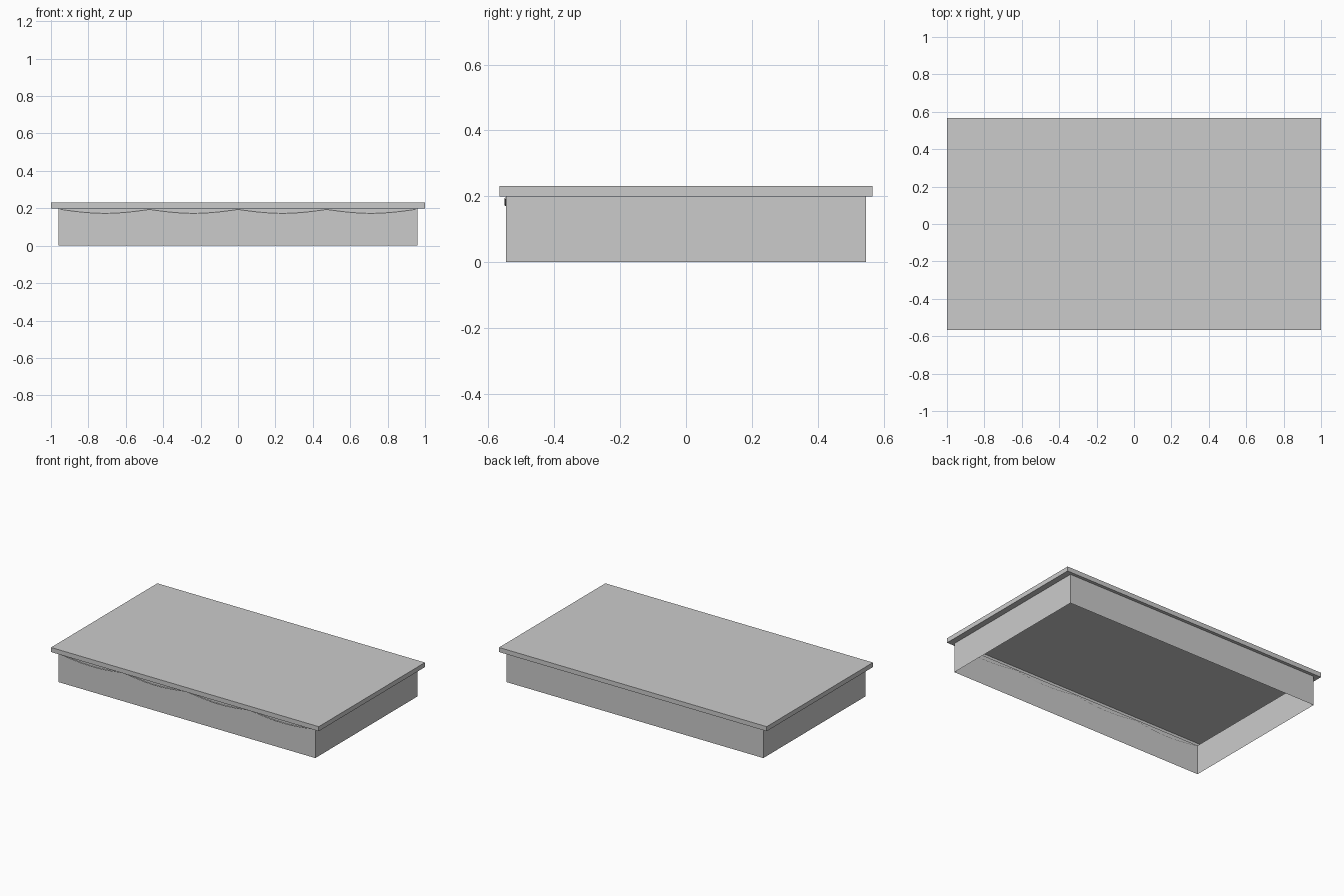
import bpy, bmesh, math

if "Cube" in bpy.data.objects:
    bpy.data.objects.remove(bpy.data.objects["Cube"])


def finish(bm, name):
    bmesh.ops.recalc_face_normals(bm, faces=bm.faces)
    mesh = bpy.data.meshes.new(name)
    bm.to_mesh(mesh)
    bm.free()
    ob = bpy.data.objects.new(name, mesh)
    bpy.context.collection.objects.link(ob)
    return ob


def rect(bm, hx, hy, z):
    return [bm.verts.new((sx * hx, sy * hy, z))
            for sx, sy in ((-1, -1), (1, -1), (1, 1), (-1, 1))]


def bridge(bm, r0, r1):
    n = len(r0)
    for k in range(n):
        j = (k + 1) % n
        bm.faces.new((r0[k], r0[j], r1[j], r1[k]))


# Hollow shell: thin skirt, overhang underside, slab rim and flat top
bm = bmesh.new()
loops = [rect(bm, *p) for p in ((0.96, 0.546, 0), (0.96, 0.546, 0.2),
                                (1, 0.567, 0.2), (1, 0.567, 0.231))]
for r0, r1 in zip(loops, loops[1:]):
    bridge(bm, r0, r1)
bm.faces.new(loops[-1])
finish(bm, "skirted_top")

# Garland cord: four shallow swags along the front
SWAGS, STEPS, SPAN, DROP, RADIUS, SIDES = 4, 10, 0.474, 0.021, 0.003, 6
bm = bmesh.new()
rings = []
for i in range(SWAGS * STEPS + 1):
    t = i / STEPS
    x = (t - SWAGS / 2) * SPAN
    z = 0.194 - DROP * abs(math.sin(math.pi * t))
    angles = [math.tau * k / SIDES for k in range(SIDES)]
    rings.append([bm.verts.new((x, -0.548 + RADIUS * math.cos(a),
                                z + RADIUS * math.sin(a))) for a in angles])
for r0, r1 in zip(rings, rings[1:]):
    bridge(bm, r0, r1)
for r in (rings[0], rings[-1]):
    bm.faces.new(r)
finish(bm, "front_garland")
